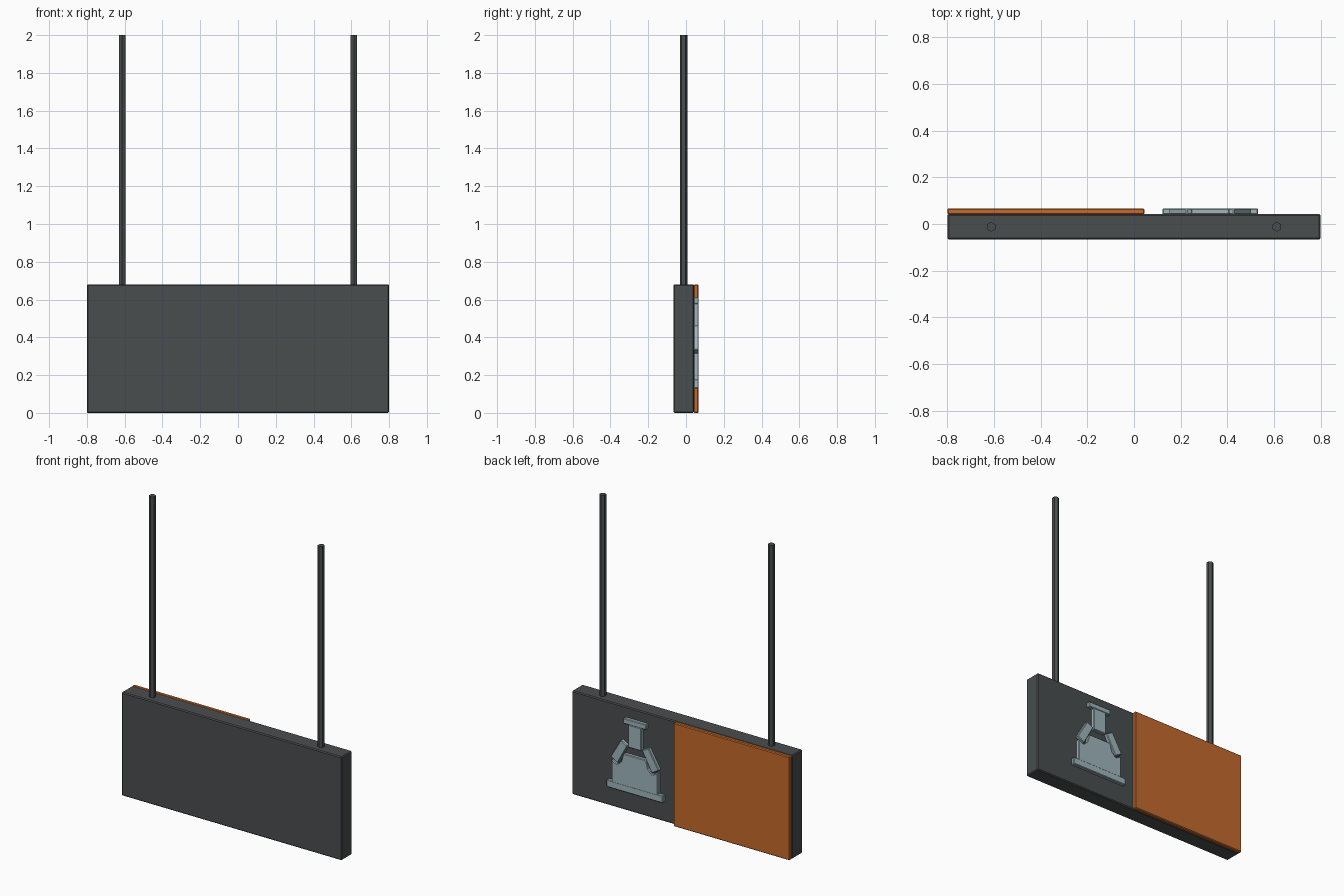
import bpy, bmesh, math

if "Cube" in bpy.data.objects:
    bpy.data.objects.remove(bpy.data.objects["Cube"])


def material(name, rgb):
    m = bpy.data.materials.new(name)
    m.diffuse_color = (*rgb, 1)
    m.use_nodes = True
    m.node_tree.nodes["Principled BSDF"].inputs["Base Color"].default_value = m.diffuse_color
    return m


GREY = material("dark grey", (0.068, 0.075, 0.077))
ORANGE = material("orange", (0.56, 0.145, 0.025))
PALE = material("pale blue grey", (0.35, 0.47, 0.51))

BACK = 0.043    # rear face of the board
FRONT = 0.067   # half of the total depth


def plate(name, outline, y0, y1, mat, bevel):
    """Extrude an x-z outline from y0 to y1 and bevel its edges."""
    bm = bmesh.new()
    face = bm.faces.new([bm.verts.new((x, y0, z)) for x, z in outline])
    ext = bmesh.ops.extrude_face_region(bm, geom=[face])
    for v in ext["geom"]:
        if isinstance(v, bmesh.types.BMVert):
            v.co.y = y1
    bmesh.ops.recalc_face_normals(bm, faces=bm.faces)
    me = bpy.data.meshes.new(name)
    bm.to_mesh(me)
    bm.free()
    me.materials.append(mat)
    ob = bpy.data.objects.new(name, me)
    bpy.context.collection.objects.link(ob)
    mod = ob.modifiers.new("bevel", "BEVEL")
    mod.width = bevel
    mod.segments = 1
    return ob


def rect(x0, x1, z0, z1):
    return [(x0, z0), (x1, z0), (x1, z1), (x0, z1)]


# hanging board and rear colour panel
plate("sign_board", rect(-0.8, 0.8, 0, 0.68), -FRONT, BACK, GREY, 0.006)
plate("colour_panel", rect(-0.8, 0.045, 0, 0.68), BACK - 0.002, FRONT, ORANGE, 0.005)

# six-sided hanging rods
for side, label in ((-1, "left"), (1, "right")):
    bpy.ops.mesh.primitive_cylinder_add(vertices=6, radius=0.021, depth=1.34,
                                        location=(side * 0.613, -0.012, 1.33))
    rod = bpy.context.object
    rod.name = label + "_rod"
    rod.data.materials.append(GREY)

# flask symbol, symmetric about x = CX
CX = 0.327


def symbol(name, outline):
    plate(name, [(CX + x, z) for x, z in outline], BACK - 0.002, FRONT, PALE, 0.004)


symbol("flask_base", rect(-0.205, 0.205, 0.13, 0.177))
symbol("flask_rim", rect(-0.083, 0.083, 0.578, 0.613))
symbol("flask_neck", rect(-0.048, 0.048, 0.43, 0.58))
half = [(0.168, 0.17), (0.168, 0.318), (0.128, 0.296), (0.098, 0.325), (0.082, 0.38)]
symbol("flask_body", half + [(-x, z) for x, z in reversed(half)])
shoulder = [(0.176, 0.336), (0.101, 0.464), (0.052, 0.438), (0.124, 0.306)]
for side, label in ((-1, "left"), (1, "right")):
    symbol(label + "_shoulder", [(side * x, z) for x, z in shoulder])
